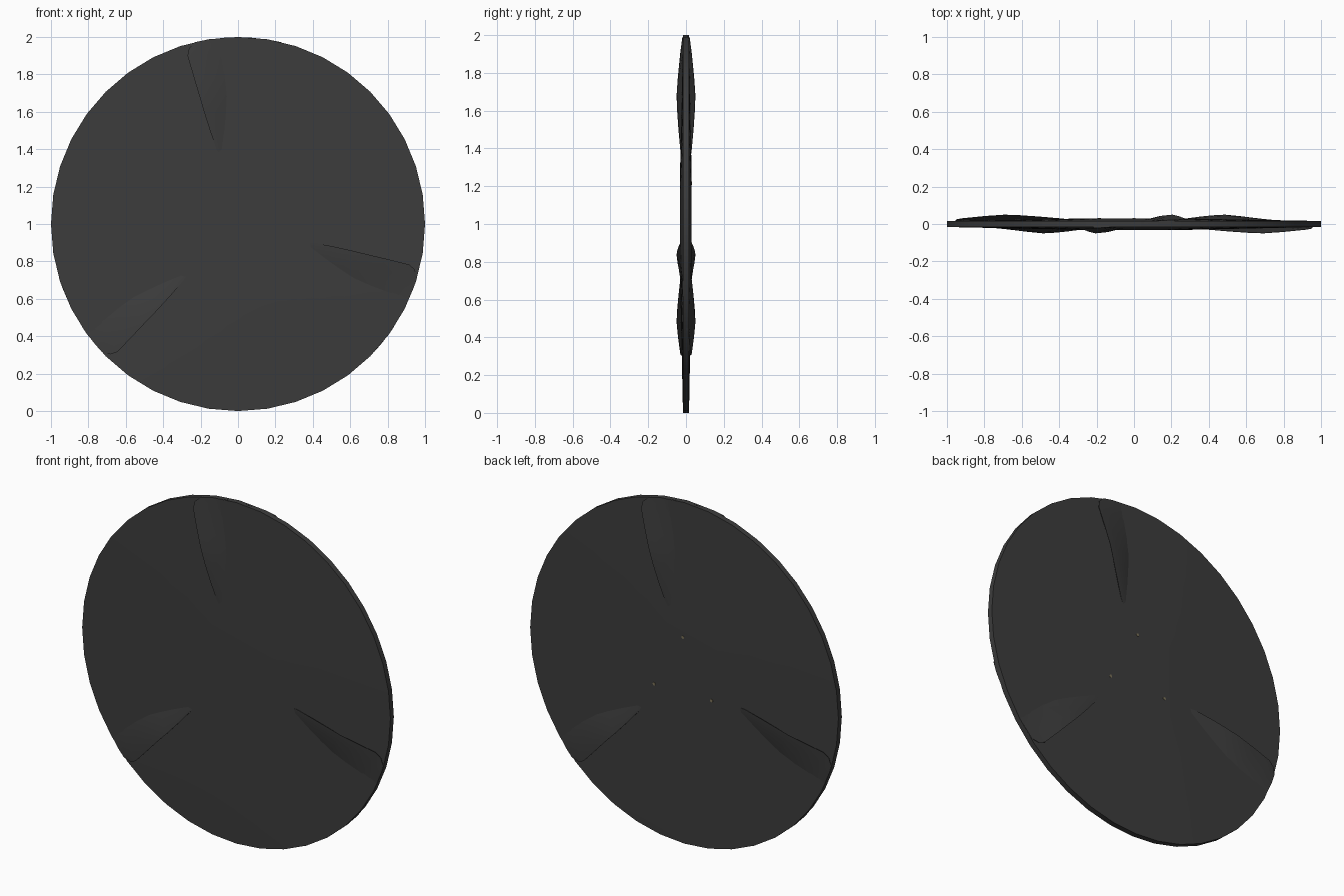
import bpy, bmesh, math
from mathutils import Matrix

if "Cube" in bpy.data.objects:
    bpy.data.objects.remove(bpy.data.objects["Cube"])


def material(name, color):
    m = bpy.data.materials.new(name)
    m.diffuse_color = color
    m.use_nodes = True
    m.node_tree.nodes["Principled BSDF"].inputs["Base Color"].default_value = m.diffuse_color
    return m


DARK = material("dark_grey", (0.045, 0.045, 0.045, 1))
BRASS = material("brass", (0.2, 0.17, 0.1, 1))


def make_object(name, bm, mat, smooth=30):
    bmesh.ops.recalc_face_normals(bm, faces=bm.faces)
    me = bpy.data.meshes.new(name)
    bm.to_mesh(me)
    bm.free()
    me.materials.append(mat)
    ob = bpy.data.objects.new(name, me)
    bpy.context.collection.objects.link(ob)
    bpy.ops.object.select_all(action='DESELECT')
    ob.select_set(True)
    bpy.context.view_layer.objects.active = ob
    bpy.ops.object.shade_smooth_by_angle(angle=math.radians(smooth))
    return ob


def placed(turn):
    return Matrix.Translation((0, 0, 1)) @ Matrix.Rotation(math.radians(turn), 4, 'Y')


# Thin lens-shaped disc, spun from its half profile
def disc():
    profile = [(0, -0.031), (0.3, -0.031), (1, -0.016),
               (1, 0.016), (0.3, 0.029), (0, 0.029)]
    bm = bmesh.new()
    vs = [bm.verts.new((r, y, 0)) for r, y in profile]
    es = [bm.edges.new(p) for p in zip(vs, vs[1:])]
    bmesh.ops.spin(bm, geom=vs + es, cent=(0, 0, 0), axis=(0, 1, 0),
                   angle=2 * math.pi, steps=40)
    bmesh.ops.remove_doubles(bm, verts=bm.verts, dist=1e-4)
    bmesh.ops.transform(bm, matrix=placed(0), verts=bm.verts)
    make_object("disc", bm, DARK)


# Twisted blade running through the disc: (radius, half width, edge offset)
STATIONS = [(0.10, 0.05, 0.012), (0.33, 0.075, 0.022), (0.40, 0.115, 0.030),
            (0.50, 0.150, 0.039), (0.60, 0.182, 0.046), (0.68, 0.205, 0.049),
            (0.78, 0.235, 0.042), (0.90, 0.270, 0.030), (0.94, 0.262, 0.025),
            (0.972, 0.230, 0.020)]


def blade(name, turn):
    bm = bmesh.new()
    rings = []
    for r, w, d in STATIONS:
        # Pitched section with thin edges
        section = [(-1, -1, -.001), (-.75, -.85, -.003), (-.3, -.35, -.006),
                   (.3, .35, -.006), (1, 1, -.001), (1, 1, .001),
                   (.75, .85, .003), (.3, .35, .006), (-.3, -.35, .006),
                   (-1, -1, .001)]
        ring = []
        for u, v, t in section:
            z = r
            if r > 0.93:   # rounded tip follows the rim
                z = r + (math.sqrt(1 - (u * w) ** 2) - math.sqrt(1 - w * w)) * (r - .93) / .042
            ring.append(bm.verts.new((u * w, v * d + t, z)))
        rings.append(ring)
    n = len(rings[0])
    for a, b in zip(rings, rings[1:]):
        for i in range(n):
            bm.faces.new((a[i], a[(i + 1) % n], b[(i + 1) % n], b[i]))
    bm.faces.new(rings[0])
    bm.faces.new(rings[-1])
    bmesh.ops.transform(bm, matrix=placed(turn), verts=bm.verts)
    make_object(name, bm, DARK, 40)


# Small pin heads just showing on the back
def pin(name, turn):
    bm = bmesh.new()
    bmesh.ops.create_cone(bm, cap_ends=True, segments=8, radius1=0.009,
                          radius2=0.009, depth=0.03,
                          matrix=placed(turn) @ Matrix.Translation((0, 0.016, 0.215))
                          @ Matrix.Rotation(math.pi / 2, 4, 'X'))
    make_object(name, bm, BRASS)


disc()
for k in range(3):
    blade(f"blade_{k + 1}", 120 * k)
    pin(f"pin_{k + 1}", 120 * k)
